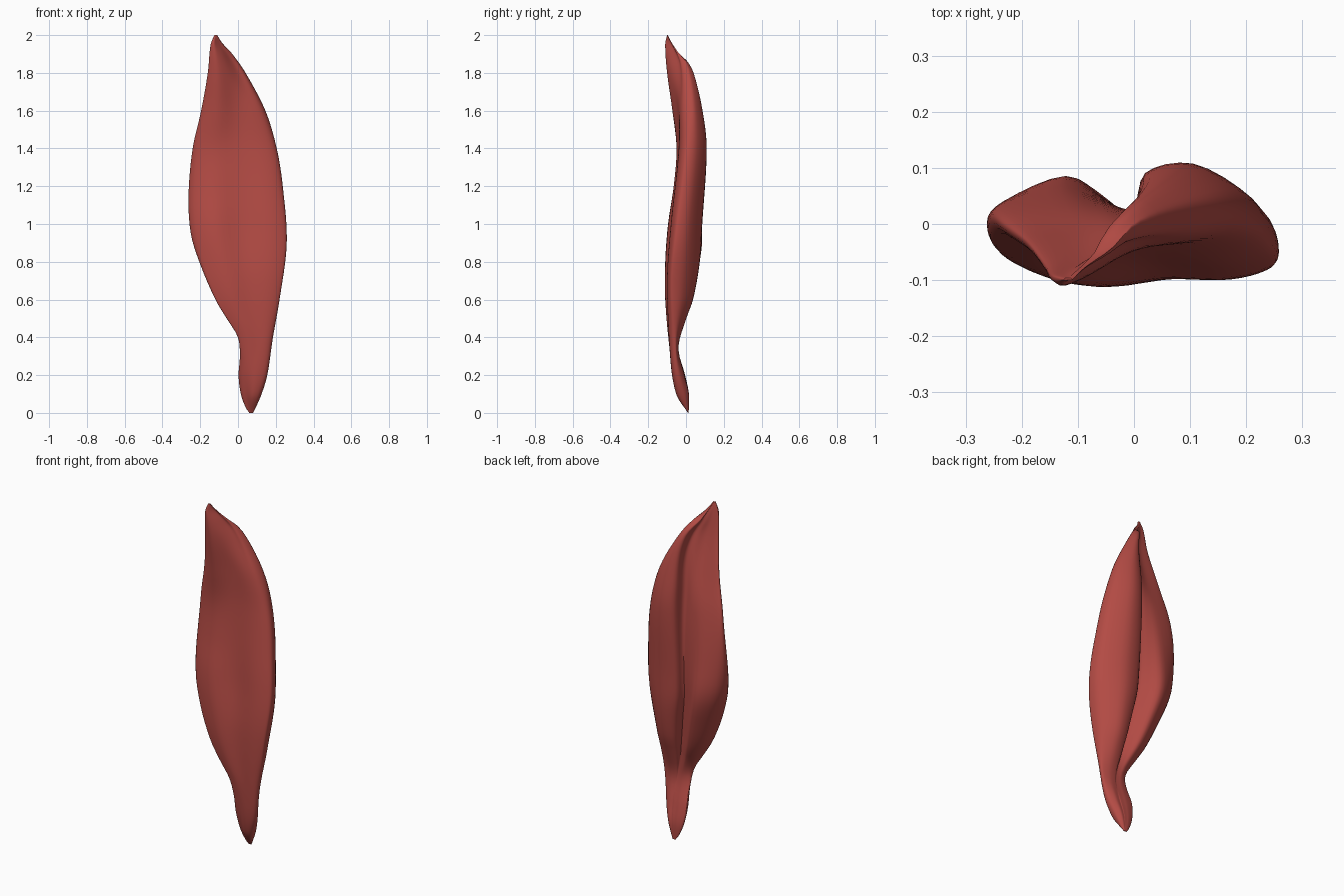
import bpy, bmesh, math
from mathutils import Vector

cube = bpy.data.objects.get("Cube")
if cube:
    bpy.data.objects.remove(cube, do_unlink=True)

# Profiles along the petal's height: (height, value), both in hundredths
left_x = [(0, 6), (3, 4), (10, 1.5), (20, .3), (30, 1), (40, 0), (50, -6), (60, -12), (80, -20.5),
          (95, -25), (115, -26.2), (140, -24), (160, -19.5), (180, -16), (195, -14.5), (200, -12.5)]
right_x = [(0, 8), (3, 9.5), (10, 12.5), (20, 15.5), (40, 18.5), (60, 22), (90, 25.8), (120, 23.7),
           (140, 20.5), (160, 14.5), (180, 4), (190, -3), (196, -8.5), (200, -11)]
groove_x = [(0, 7), (30, 9), (50, 6), (70, 3), (90, 0), (150, 0), (170, 0), (182, -2.5), (190, -7), (200, -11.7)]
left_y = [(0, 1), (20, -1.5), (40, -7.5), (70, -7), (100, -1.5), (130, 1), (160, -3), (185, -8.5), (200, -10)]
right_y = [(0, 1), (20, -4.5), (40, -6), (70, -7), (100, -4), (130, 0), (160, 2.5), (185, 0), (192, -5), (200, -10)]
front_left = [(0, 1), (10, -3), (30, -8), (60, -11), (80, -11), (100, -9.5), (120, -6.5),
              (140, -5), (160, -7.2), (180, -10), (195, -11), (200, -10)]
front_middle = [(0, 1), (10, -5), (30, -8.4), (70, -9.8), (100, -7), (140, -4), (160, -4.6), (180, -7.5), (200, -10)]
front_right = [(0, 1), (10, -5), (30, -8.2), (70, -10), (100, -8), (140, -3.7), (160, -3.4), (185, -3.8), (200, -10)]
back_left = [(0, 1.4), (10, 1.5), (20, -.5), (35, -4.5), (45, -3), (55, 1), (70, 5), (90, 8.5), (110, 7),
             (140, 3), (160, -1.5), (180, -6), (200, -9.6)]
back_groove = [(0, 1.4), (10, 1.5), (20, -.8), (35, -4.5), (60, -2.5), (90, 1.5), (120, 2.8), (150, 1.8),
               (170, 0), (185, -4), (200, -9.6)]
back_right = [(0, 1.4), (10, 1.4), (20, -1), (35, -4), (50, 0), (60, 3.5), (80, 7), (100, 8.3),
              (140, 10.8), (160, 8.7), (180, 4), (187, 0), (191, -5), (200, -9.6)]


def sample(keys, h):
    """Smooth interpolation of a profile at height h."""
    last = len(keys) - 1
    i = max(k for k in range(last) if keys[k][0] <= h)

    def slope(k):
        a, b = keys[max(k - 1, 0)], keys[min(k + 1, last)]
        return (b[1] - a[1]) / (b[0] - a[0])

    (h0, v0), (h1, v1) = keys[i], keys[i + 1]
    d = h1 - h0
    t = (h - h0) / d
    s = t * t * (3 - 2 * t)
    return v0 + (v1 - v0) * s + d * t * (1 - t) * ((1 - t) * slope(i) - t * slope(i + 1))


def closed_curve(points, steps):
    """Resample a ring of points as a smooth closed curve."""
    n, ring = len(points), []
    for i in range(n):
        a, b, c, d = (points[(i + k) % n] for k in (-1, 0, 1, 2))
        for k in range(steps):
            t = k / steps
            ring.append(b + ((c - a) * t + (2 * a - 5 * b + 4 * c - d) * t ** 2
                             + (3 * (b - c) + d - a) * t ** 3) / 2)
    return ring


def mix(a, b, t):
    return a + (b - a) * t


def cross_section(h):
    """Two-lobed petal section with rounded rims and a groove along the back."""
    lo, hi = sample(left_x, h), sample(right_x, h)
    left, right = sample(left_y, h), sample(right_y, h)
    front_a, front_b = sample(front_left, h), sample(front_right, h)
    back_a, back_b = sample(back_left, h), sample(back_right, h)
    groove = sample(back_groove, h)
    g = (sample(groove_x, h) - lo) / (hi - lo)
    layout = [(0, left), (.06, mix(left, front_a, .55)), (.27, front_a), (.54, sample(front_middle, h)),
              (.8, front_b), (.95, mix(right, front_b, .65)), (1, right),
              (mix(g, 1, .9), mix(right, back_b, .5)), (mix(g, 1, .5), back_b),
              (mix(g, 1, .1), mix(groove, back_b, .8)), (g, groove),
              (g * .77, mix(groove, back_a, .45)), (g * .5, back_a), (.06, mix(left, back_a, .6))]
    points = [Vector((mix(lo, hi, u), y, h)) / 100 for u, y in layout]
    return closed_curve(points, 4)


# Petal body lofted through the sections
bm = bmesh.new()
count = 72
rings = []
for i in range(count + 1):
    h = 100 - 100 * math.cos(math.pi * i / count)
    rings.append([bm.verts.new(p) for p in cross_section(min(h, 200))])
for low, high in zip(rings, rings[1:]):
    for j in range(len(low)):
        k = (j + 1) % len(low)
        bm.faces.new((low[j], low[k], high[k], high[j]))
bm.faces.new(rings[0][::-1])
bm.faces.new(rings[-1])
bmesh.ops.recalc_face_normals(bm, faces=bm.faces)
mesh = bpy.data.meshes.new("petal")
bm.to_mesh(mesh)
bm.free()
petal = bpy.data.objects.new("petal", mesh)
bpy.context.collection.objects.link(petal)

# Dusty red colour
red = bpy.data.materials.new("dusty_red")
red.use_nodes = True
colour = (.45, .07, .058, 1)
red.diffuse_color = colour
red.node_tree.nodes["Principled BSDF"].inputs["Base Color"].default_value = colour
mesh.materials.append(red)

bpy.ops.object.select_all(action='DESELECT')
petal.select_set(True)
bpy.context.view_layer.objects.active = petal
bpy.ops.object.shade_smooth_by_angle(angle=math.radians(50))
